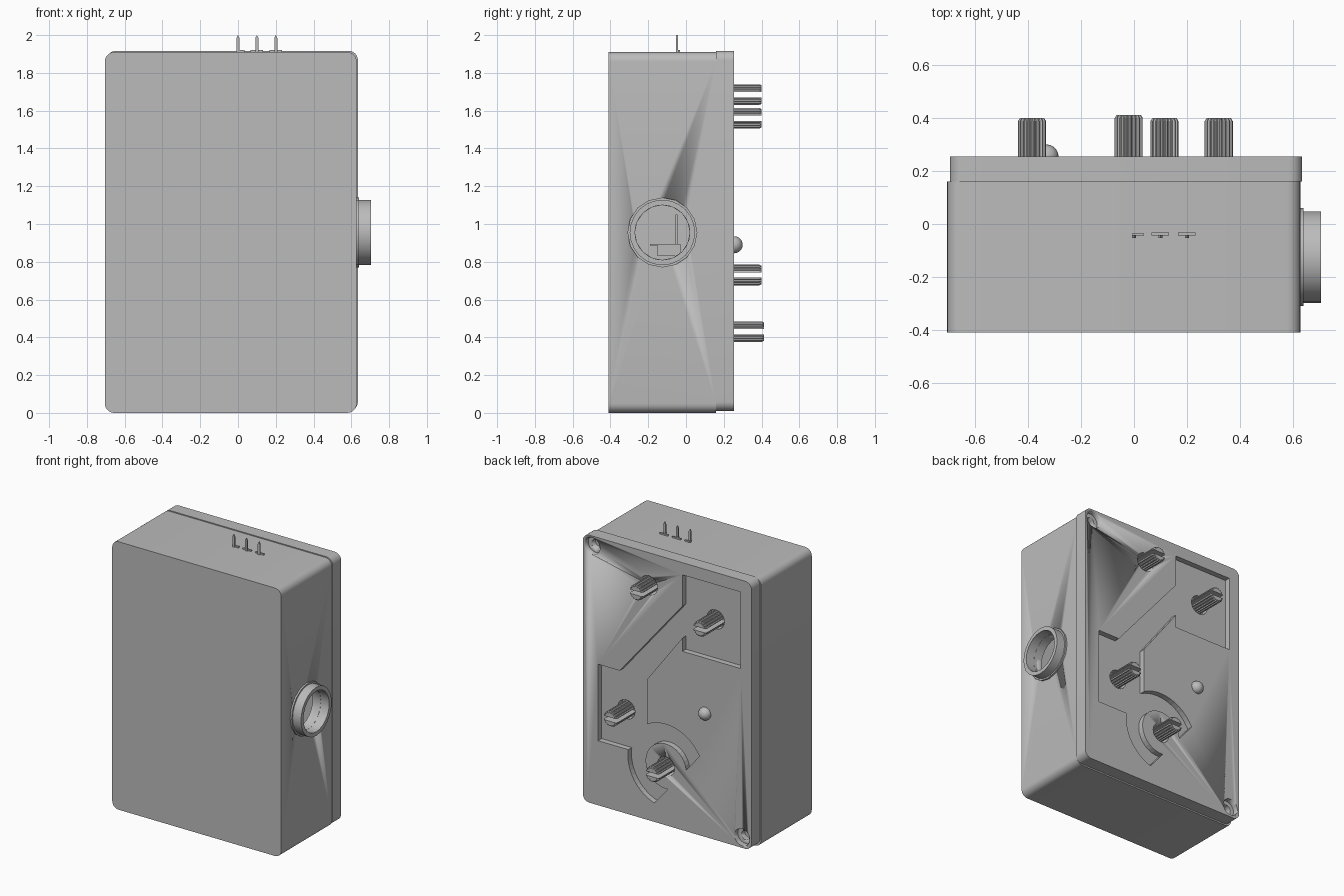
import bpy, bmesh
from math import sin, cos, pi, radians
from mathutils import Matrix

old = bpy.data.objects.get("Cube")
if old:
    bpy.data.objects.remove(old)

grey = bpy.data.materials.new("plain grey")
grey.use_nodes = True
grey.diffuse_color = (0.5, 0.5, 0.5, 1)
grey.node_tree.nodes["Principled BSDF"].inputs["Base Color"].default_value = (0.5, 0.5, 0.5, 1)


def finish(bm, name, smooth=True):
    bmesh.ops.recalc_face_normals(bm, faces=bm.faces[:])
    me = bpy.data.meshes.new(name)
    bm.to_mesh(me)
    bm.free()
    me.materials.append(grey)
    ob = bpy.data.objects.new(name, me)
    bpy.context.collection.objects.link(ob)
    if smooth:
        activate(ob)
        bpy.ops.object.shade_smooth_by_angle(angle=radians(30))
    return ob


def activate(ob):
    bpy.ops.object.select_all(action='DESELECT')
    ob.select_set(True)
    bpy.context.view_layer.objects.active = ob


def prism(outline, y0, y1, name, smooth=True):
    """Extrude an outline of (x, z) points from y0 to y1."""
    bm = bmesh.new()
    face = bm.faces.new([bm.verts.new((x, y0, z)) for x, z in outline])
    new = bmesh.ops.extrude_face_region(bm, geom=[face])["geom"]
    verts = [v for v in new if isinstance(v, bmesh.types.BMVert)]
    bmesh.ops.translate(bm, vec=(0, y1 - y0, 0), verts=verts)
    return finish(bm, name, smooth)


def arc(cx, cz, r, a0, a1, n):
    steps = [radians(a0 + (a1 - a0) * i / n) for i in range(n + 1)]
    return [(cx + r * cos(a), cz + r * sin(a)) for a in steps]


def circle(cx, cz, r, n=24):
    return arc(cx, cz, r, 0, 360, n)[:-1]


def rounded(x0, x1, z0, z1, r):
    corners = ((x1 - r, z1 - r), (x0 + r, z1 - r), (x0 + r, z0 + r), (x1 - r, z0 + r))
    return [p for i, (cx, cz) in enumerate(corners)
            for p in arc(cx, cz, r, 90 * i, 90 * i + 90, 6)]


def block(name, x0, x1, y0, y1, z0, z1):
    return prism([(x0, z0), (x1, z0), (x1, z1), (x0, z1)], y0, y1, name, False)


def cut(target, cutter):
    mod = target.modifiers.new("cut", 'BOOLEAN')
    mod.operation = 'DIFFERENCE'
    mod.solver = 'EXACT'
    mod.object = cutter
    activate(target)
    bpy.ops.object.modifier_apply(modifier=mod.name)
    bpy.data.objects.remove(cutter)


def ring(name, x0, x1, r_out, r_in, y, z, n):
    """Tube along x."""
    bm = bmesh.new()
    loops = []
    for x, r in ((x0, r_in), (x0, r_out), (x1, r_out), (x1, r_in)):
        loops.append([bm.verts.new((x, y + a, z + b)) for a, b in circle(0, 0, r, n)])
    for k in range(4):
        a, b = loops[k], loops[(k + 1) % 4]
        for i in range(n):
            j = (i + 1) % n
            bm.faces.new((a[i], a[j], b[j], b[i]))
    return finish(bm, name)


# Hollow case with a round port in its side
PORT_Y, PORT_Z = -0.125, 0.955
case = prism(rounded(-0.705, 0.628, 0, 1.91, 0.05), -0.41, 0.16, "case")
cut(case, block("cavity", -0.65, 0.575, -0.36, 0.12, 0.05, 1.86))
bm = bmesh.new()
bmesh.ops.create_cone(bm, cap_ends=True, segments=24, radius1=0.145, radius2=0.145, depth=0.3,
                      matrix=Matrix.Translation((0.6, PORT_Y, PORT_Z)) @ Matrix.Rotation(pi / 2, 4, 'Y'))
cut(case, finish(bm, "port_cutter"))
ring("port_flange", 0.615, 0.64, 0.185, 0.145, PORT_Y, PORT_Z, 16)
ring("port_collar", 0.615, 0.705, 0.173, 0.145, PORT_Y, PORT_Z, 24)

# Contacts behind the port
block("inner_contact_block", 0.1, 0.3, -0.15, -0.03, 0.83, 0.89)
block("inner_contact_bar", 0.1, 0.3, -0.19, -0.03, 0.885, 0.895)
block("inner_contact_blade", 0.2, 0.215, -0.055, -0.045, 0.89, 1.05)

# Lid
FACE = 0.255
DEPTH = 0.04
lid = prism(rounded(-0.695, 0.635, 0.01, 1.917, 0.05), 0.16, FACE, "lid")

# Sunken channel: square panel, diagonal neck, side panel and partial ring
dx, dz = -0.02, 0.43
channel = [(-0.61, 1.83), (-0.15, 1.83), (-0.15, 1.607), (0.344, 1.015), (0.515, 1.015),
           (0.515, 0.47), (0.277, 0.47)]
channel += arc(dx, dz, 0.3, 5, -72.4, 12)
channel += arc(dx, dz, 0.16, -95.3, 174.7, 24)
channel += arc(dx, dz, 0.3, 151.8, 60.6, 12)
channel += [(0.127, 1.013), (-0.15, 1.38), (-0.15, 1.285), (-0.61, 1.285)]
cut(lid, prism(channel, FACE - DEPTH, FACE + 0.1, "channel_cutter", False))

# Screw pockets in opposite corners
for x, z in ((0.56, 1.845), (-0.62, 0.085)):
    cut(lid, prism(circle(x, z, 0.06), FACE - 0.04, FACE + 0.1, "pocket_cutter"))
    cut(lid, prism(circle(x, z, 0.032), FACE - 0.08, FACE + 0.1, "screw_hole_cutter"))


# Split, knurled control shafts in clearance holes
def half_shaft(x, z, top, side, name):
    teeth, gap = 18, 0.014
    pts = [(0.053, gap)]
    for i in range(teeth * 2 + 1):
        a = pi * i / (teeth * 2)
        for r in ((0.055,) if i % 4 < 2 else (0.048,)):
            if r * sin(a) > gap + 0.002:
                pts.append((r * cos(a), r * sin(a)))
    pts.append((-0.053, gap))
    bm = bmesh.new()
    rows = [[bm.verts.new((x + px * s, y, z + side * (gap + (pz - gap) * s))) for px, pz in pts]
            for y, s in ((0.17, 1), (top - 0.012, 1), (top, 0.86))]
    n = len(pts)
    for a, b in zip(rows, rows[1:]):
        for i in range(n):
            j = (i + 1) % n
            bm.faces.new((a[i], a[j], b[j], b[i]))
    bm.faces.new(rows[0])
    bm.faces.new(rows[-1])
    finish(bm, name, False)


shafts = ((0.115, 1.685, 0.4), (-0.385, 1.56, 0.4), (0.32, 0.73, 0.4), (dx, dz, 0.412))
for i, (x, z, top) in enumerate(shafts, 1):
    cut(lid, prism(circle(x, z, 0.068), 0.17, FACE + 0.1, "shaft_hole_cutter"))
    half_shaft(x, z, top, 1, f"control_shaft_{i}_upper")
    half_shaft(x, z, top, -1, f"control_shaft_{i}_lower")

# Indicator lamp
bm = bmesh.new()
bmesh.ops.create_uvsphere(bm, u_segments=24, v_segments=12, radius=0.045,
                          matrix=Matrix.Translation((-0.33, FACE, 0.89)))
finish(bm, "indicator_lamp")

# Three contact pins on top
for i, x in enumerate((0.0, 0.1, 0.2), 1):
    block(f"pin_foot_{i}", x - 0.005, x + 0.035, -0.046, -0.034, 1.9, 1.92) if i == 1 else \
        block(f"pin_foot_{i}", x - 0.033, x + 0.033, -0.043, -0.033, 1.9, 1.92)
    blade = [(x - 0.008, 1.9), (x + 0.008, 1.9), (x + 0.008, 1.985), (x, 2.0), (x - 0.008, 1.985)]
    prism(blade, -0.052, -0.042, f"pin_blade_{i}", False)
